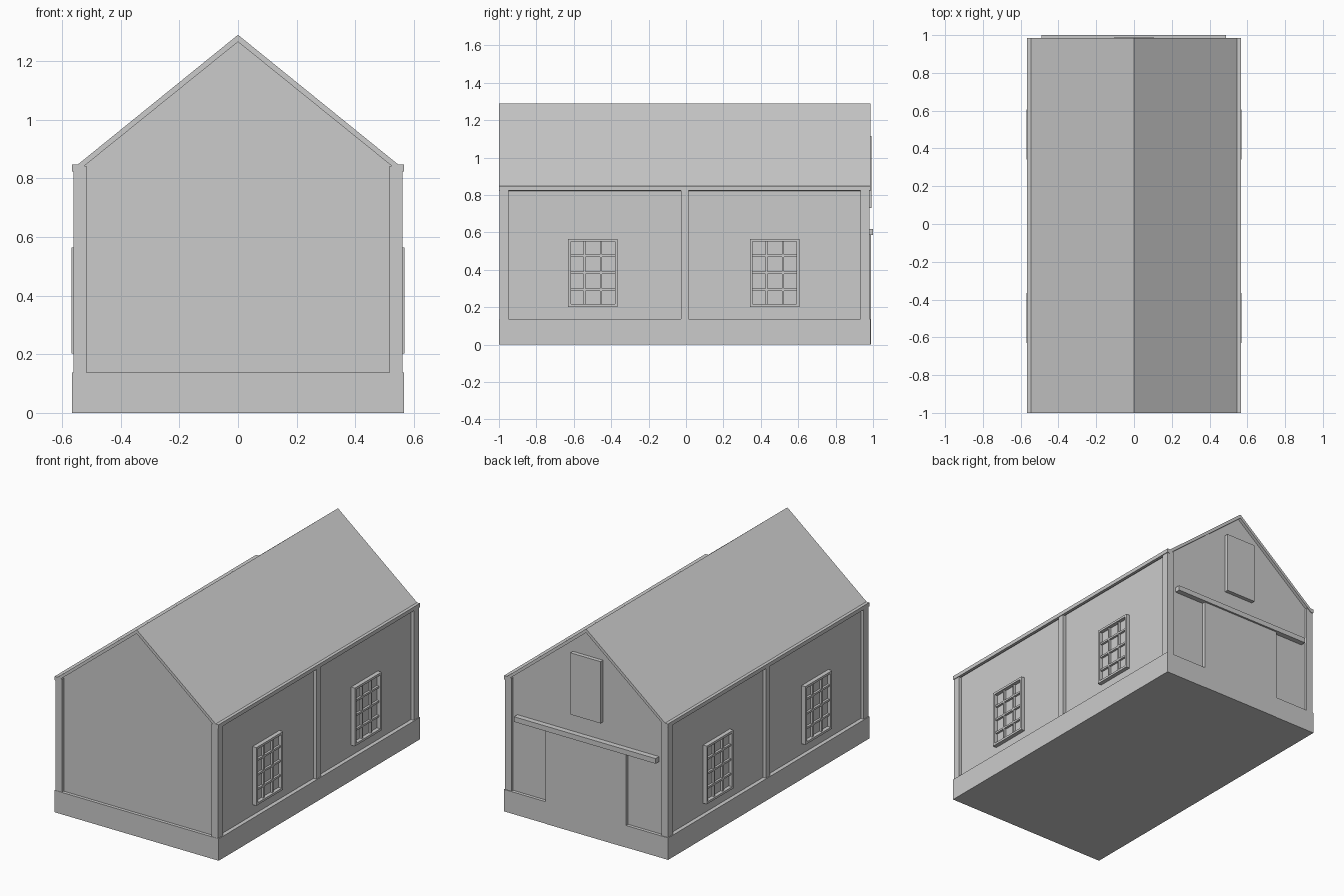
import bpy

if "Cube" in bpy.data.objects:
    bpy.data.objects.remove(bpy.data.objects["Cube"])

FRONT, BACK = -1.0, 0.986


def mesh_object(name, verts, faces):
    mesh = bpy.data.meshes.new(name)
    mesh.from_pydata(verts, [], faces)
    obj = bpy.data.objects.new(name, mesh)
    bpy.context.collection.objects.link(obj)
    return obj


def prism(name, profile, y0, y1):
    """Extrude an (x, z) profile along y."""
    n = len(profile)
    verts = [(x, y, z) for y in (y0, y1) for x, z in profile]
    faces = [tuple(range(n)), tuple(range(2 * n - 1, n - 1, -1))]
    faces += [(i, i + n, (i + 1) % n + n, (i + 1) % n) for i in range(n)]
    return mesh_object(name, verts, faces)


def box(name, xs, ys, zs):
    (x0, x1), (z0, z1) = sorted(xs), zs
    return prism(name, [(x0, z0), (x1, z0), (x1, z1), (x0, z1)], *ys)


# Plinth and recessed wall core with gable ends
box("plinth", (-0.567, 0.567), (FRONT, BACK), (0, 0.137))
prism("walls", [(-0.542, 0.12), (0.542, 0.12), (0.542, 0.832),
                (0, 1.272), (-0.542, 0.832)], -0.98, 0.966)

# Gable roof shell with small flat eaves
half = [(0.546, 0.848), (0.566, 0.848), (0.566, 0.824), (0.55, 0.822)]
roof = [(0, 1.29)] + half + [(0, 1.266)] + [(-x, z) for x, z in reversed(half)]
prism("roof", roof, FRONT, BACK)


def window(side, yc):
    def bar(name, depth, ys, zs):
        box(name, (side * 0.535, side * depth), ys, zs)

    y0, y1, z0, z1, t = yc - 0.132, yc + 0.132, 0.202, 0.565, 0.014
    bar("window_jamb", 0.568, (y0, y0 + t), (z0, z1))
    bar("window_jamb", 0.568, (y1 - t, y1), (z0, z1))
    bar("window_sill", 0.568, (y0 + t, y1 - t), (z0, z0 + t))
    bar("window_head", 0.568, (y0 + t, y1 - t), (z1 - t, z1))
    bar("window_pane", 0.545, (y0 + t, y1 - t), (z0 + t, z1 - t))
    # Glazing bars: three columns by four rows
    for i in (1, 2):
        y = y0 + (y1 - y0) * i / 3
        bar("glazing_upright", 0.559, (y - 0.006, y + 0.006), (z0 + t, z1 - t))
    for i in (1, 2, 3):
        z = z0 + (z1 - z0) * i / 4
        bar("glazing_crossbar", 0.559, (y0 + t, y1 - t), (z - 0.006, z + 0.006))


# Posts and windows on both long sides
for side in (-1, 1):
    for name, inner, y0, y1 in (("front_post", 0.517, -0.998, -0.95),
                                ("middle_post", 0.53, -0.028, 0.014),
                                ("back_post", 0.517, 0.932, 0.982)):
        box(name, (side * inner, side * 0.562), (y0, y1), (0.13, 0.842))
    for yc in (-0.498, 0.474):
        window(side, yc)

# Sliding door, its rail and the loft hatch on the back gable
box("sliding_door", (-0.277, 0.277), (0.96, 0.988), (0, 0.6))
box("door_rail", (-0.49, 0.488), (0.96, 1.0), (0.585, 0.617))
box("loft_hatch", (-0.104, 0.104), (0.96, 0.991), (0.73, 1.115))
